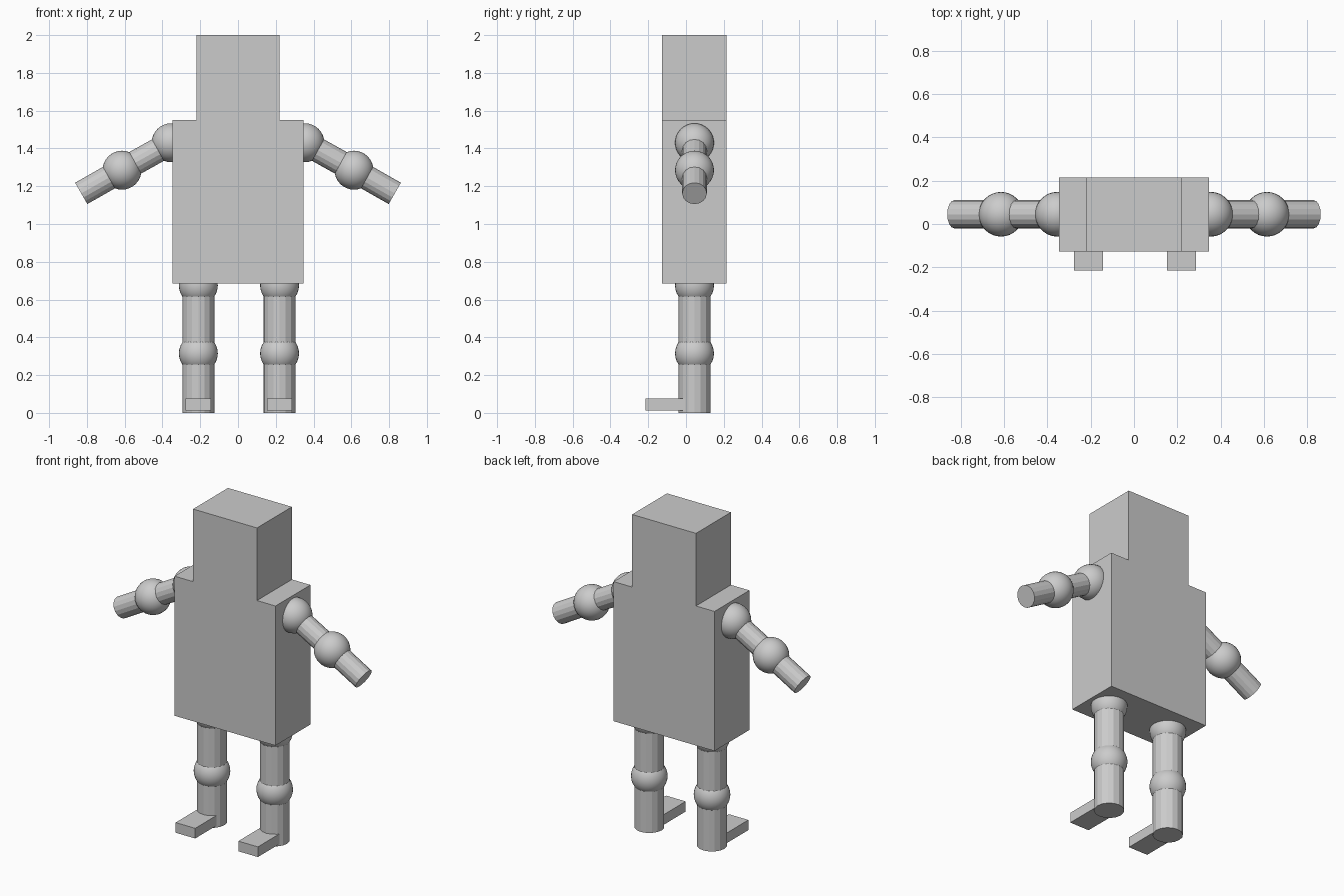
import bpy, bmesh, math
from mathutils import Vector

if "Cube" in bpy.data.objects:
    bpy.data.objects.remove(bpy.data.objects["Cube"])

grey = bpy.data.materials.new("plain grey")
grey.diffuse_color = (0.6, 0.6, 0.6, 1)
grey.use_nodes = True
grey.node_tree.nodes["Principled BSDF"].inputs["Base Color"].default_value = grey.diffuse_color
CY = 0.045          # depth centre of torso and limbs


def finish(name, bm):
    bmesh.ops.recalc_face_normals(bm, faces=bm.faces)
    me = bpy.data.meshes.new(name)
    bm.to_mesh(me)
    bm.free()
    me.materials.append(grey)
    ob = bpy.data.objects.new(name, me)
    bpy.context.collection.objects.link(ob)
    return ob


def extruded(name, outline, y0, y1):
    """Front outline (x, z) extruded along depth."""
    bm = bmesh.new()
    face = bm.faces.new([bm.verts.new((x, y0, z)) for x, z in outline])
    out = bmesh.ops.extrude_face_region(bm, geom=[face])
    verts = [v for v in out["geom"] if isinstance(v, bmesh.types.BMVert)]
    bmesh.ops.translate(bm, verts=verts, vec=(0, y1 - y0, 0))
    return finish(name, bm)


def limb(name, a, b, r):
    """Faceted cylinder from a to b."""
    a, b = Vector(a), Vector(b)
    bm = bmesh.new()
    bmesh.ops.create_cone(bm, cap_ends=True, segments=16, radius1=r,
                          radius2=r, depth=(b - a).length)
    ob = finish(name, bm)
    ob.location = (a + b) / 2
    ob.rotation_euler = (0, math.atan2(b.x - a.x, b.z - a.z), 0)
    return ob


def joint(name, c, r=0.103):
    """Smooth ball joint."""
    bm = bmesh.new()
    bmesh.ops.create_uvsphere(bm, u_segments=32, v_segments=16, radius=r)
    for f in bm.faces:
        f.smooth = True
    ob = finish(name, bm)
    ob.location = c
    return ob


# Torso and head share one stepped outline
extruded("torso_and_head",
         [(-0.346, 0.685), (0.346, 0.685), (0.346, 1.55), (0.219, 1.55),
          (0.219, 2.0), (-0.219, 2.0), (-0.219, 1.55), (-0.346, 1.55)],
         -0.127, 0.215)

for side, s, leg_x in (("left", -1, -0.21), ("right", 1, 0.22)):
    # Arm, sloping down and outwards
    shoulder = (s * 0.354, CY, 1.43)
    elbow = (s * 0.614, CY, 1.285)
    hand = (s * 0.83, CY, 1.162)
    joint(side + "_shoulder", shoulder)
    limb(side + "_upper_arm", shoulder, elbow, 0.065)
    joint(side + "_elbow", elbow)
    limb(side + "_forearm", elbow, hand, 0.065)

    # Leg
    hip, knee = (leg_x, CY, 0.675), (leg_x, CY, 0.315)
    joint(side + "_hip", hip)
    limb(side + "_thigh", hip, knee, 0.085)
    joint(side + "_knee", knee)
    limb(side + "_shin", knee, (leg_x, CY, 0), 0.085)

    # Foot block in front of the shin
    w = 0.067
    extruded(side + "_foot",
             [(leg_x - w, 0.012), (leg_x + w, 0.012),
              (leg_x + w, 0.075), (leg_x - w, 0.075)], -0.215, 0.0)
